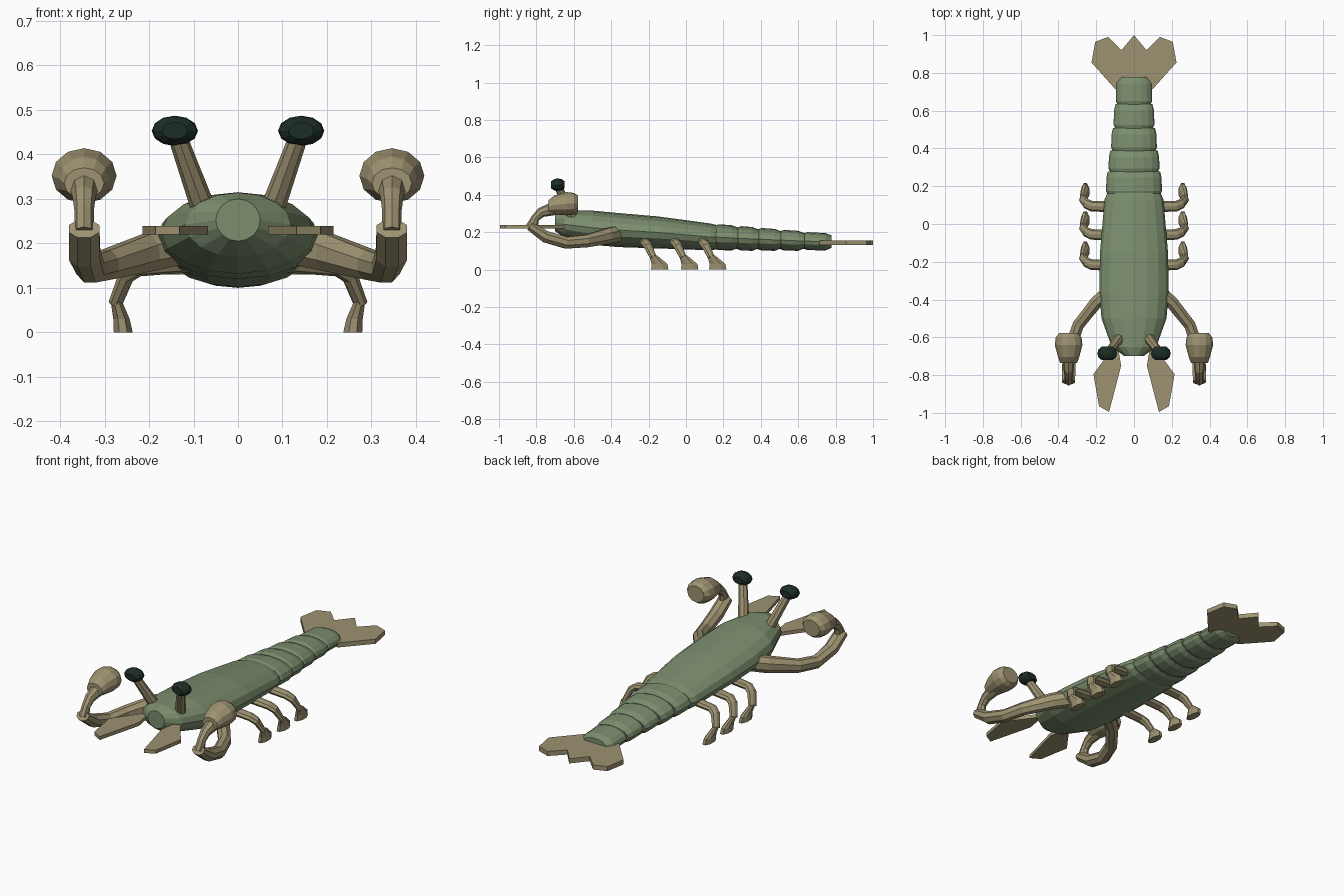
import bpy
from mathutils import Vector


def material(name, rgb):
    m = bpy.data.materials.new(name)
    m.diffuse_color = (*rgb, 1)
    return m


GREEN = material("shell green", (0.20, 0.27, 0.155))
TAN = material("limb tan", (0.34, 0.29, 0.165))
DARK = material("eye dark green", (0.012, 0.026, 0.019))


def add_mesh(name, verts, faces, mat):
    me = bpy.data.meshes.new(name)
    me.from_pydata(verts, [], faces)
    me.materials.append(mat)
    ob = bpy.data.objects.new(name, me)
    bpy.context.collection.objects.link(ob)
    # make all normals point outwards
    import bmesh
    bm = bmesh.new()
    bm.from_mesh(me)
    bmesh.ops.recalc_face_normals(bm, faces=bm.faces)
    bm.to_mesh(me)
    bm.free()
    return ob


def loft(name, rings, sides, mat, normal=None, hint=(0, 0, 1), turn=0.0):
    """Skin elliptical rings (x, y, z, side radius, up radius) along a path."""
    from math import cos, sin, tau
    pts = [Vector(r[:3]) for r in rings]
    verts, faces = [], []
    for i, r in enumerate(rings):
        n = Vector(normal) if normal else (
            (pts[min(i + 1, len(pts) - 1)] - pts[i]).normalized()
            + (pts[i] - pts[max(i - 1, 0)]).normalized()).normalized()
        side = n.cross(Vector(hint)).normalized()
        up = side.cross(n)
        for k in range(sides):
            a = tau * (k + turn) / sides
            verts.append(pts[i] + side * r[3] * cos(a) + up * r[4] * sin(a))
    for i in range(len(rings) - 1):
        for k in range(sides):
            a, b = i * sides + k, i * sides + (k + 1) % sides
            faces.append((a, b, b + sides, a + sides))
    faces.append(tuple(range(sides)))
    faces.append(tuple(range(len(verts) - sides, len(verts))))
    return add_mesh(name, verts, faces, mat)


def plate(name, outline, z0, z1, mat):
    n = len(outline)
    verts = [(x, y, z) for z in (z0, z1) for x, y in outline]
    faces = [(k, (k + 1) % n, (k + 1) % n + n, k + n) for k in range(n)]
    faces += [tuple(range(n)), tuple(range(n, 2 * n))]
    return add_mesh(name, verts, faces, mat)


def body_rings(rows):
    # rows: y, half width, bottom z, top z
    return [(0, y, (b + t) / 2, w, (t - b) / 2) for y, w, b, t in rows]


# Carapace
loft("carapace", body_rings([
    (-0.70, 0.05, 0.205, 0.30), (-0.65, 0.118, 0.17, 0.314),
    (-0.50, 0.172, 0.132, 0.315), (-0.36, 0.184, 0.12, 0.302),
    (-0.15, 0.18, 0.113, 0.284), (0.0, 0.167, 0.108, 0.264),
    (0.13, 0.156, 0.102, 0.246), (0.165, 0.14, 0.108, 0.238)]),
    16, GREEN, normal=(0, 1, 0))

# Overlapping abdomen segments
bounds = [0.155, 0.275, 0.385, 0.505, 0.63, 0.775]
widths = [0.15, 0.137, 0.123, 0.11, 0.098]
tops = [0.242, 0.232, 0.222, 0.212, 0.2]
bottoms = [0.102, 0.1, 0.1, 0.1, 0.102]
for i in range(5):
    y0, y1 = bounds[i], bounds[i + 1]
    w, t, b = widths[i], tops[i], bottoms[i]
    e = 0.03 if i == 4 else 0.012
    loft(f"abdomen_segment_{i + 1}", body_rings([
        (y0 - 0.01, w - 0.016, b + 0.012, t - 0.01), (y0 + 0.02, w - 0.002, b + 0.002, t),
        (y1 - 0.03, w - 0.004, b, t - 0.005),
        (y1 + 0.004, w - e, b + 0.014, t - 0.018)]), 16, GREEN, normal=(0, 1, 0))

# Tail fan
half = [(0.225, 0.855), (0.205, 0.965), (0.137, 0.99), (0.067, 0.92)]
plate("tail_fan", [(0.10, 0.715)] + half + [(0, 1.0)]
      + [(-x, y) for x, y in reversed(half)] + [(-0.10, 0.715)], 0.13, 0.155, TAN)

for s, side in ((1, "right"), (-1, "left")):
    def limb(name, rings, sides, mat, **kw):
        return loft(f"{side}_{name}", [(s * r[0], *r[1:]) for r in rings], sides, mat, **kw)

    # Antenna scale
    plate(f"{side}_antenna_scale", [(s * x, y) for x, y in (
        (0.09, -0.62), (0.13, -0.68), (0.215, -0.795), (0.185, -0.965),
        (0.132, -0.995), (0.068, -0.75))], 0.22, 0.239, TAN)

    # Eye on its stalk
    limb("eye_stalk", [(0.075, -0.60, 0.27, 0.028, 0.028),
                       (0.138, -0.685, 0.445, 0.021, 0.021)], 8, TAN, hint=(0, 1, 0))
    limb("eye", [(0.142, -0.685 + d, 0.453, 0.052 * f, 0.034 * f)
                 for d, f in ((-0.036, 0.55), (-0.02, 0.9), (0, 1), (0.02, 0.9), (0.036, 0.55))],
         12, DARK, normal=(0, 1, 0))

    # Folded striking arm
    limb("striking_arm", [
        (0.13, -0.36, 0.195, 0.042, 0.045), (0.20, -0.415, 0.18, 0.036, 0.045),
        (0.295, -0.535, 0.152, 0.033, 0.036), (0.332, -0.64, 0.143, 0.034, 0.034),
        (0.345, -0.75, 0.175, 0.038, 0.034), (0.346, -0.835, 0.233, 0.037, 0.026)], 8, TAN, turn=0.5)
    limb("forearm", [
        (0.346, -0.825, 0.225, 0.033, 0.022), (0.346, -0.805, 0.275, 0.022, 0.022),
        (0.346, -0.775, 0.305, 0.027, 0.026), (0.346, -0.70, 0.328, 0.037, 0.034)],
        8, TAN, hint=(1, 0, 0))
    # Club
    limb("club", [
        (0.346, -0.735, 0.335, 0.045, 0.035), (0.346, -0.705, 0.345, 0.056, 0.05),
        (0.346, -0.64, 0.352, 0.073, 0.062), (0.346, -0.60, 0.352, 0.068, 0.058),
        (0.346, -0.578, 0.352, 0.05, 0.044)], 12, TAN, normal=(0, 1, 0))

    # Walking legs with flared feet
    for i, y in enumerate((-0.215, -0.055, 0.095)):
        limb(f"walking_leg_{i + 1}", [
            (0.10, y - 0.005, 0.155, 0.03, 0.02), (0.225, y, 0.143, 0.028, 0.018),
            (0.252, y + 0.012, 0.125, 0.026, 0.018), (0.275, y + 0.04, 0.066, 0.021, 0.014)],
            8, TAN, hint=(0.3 * s, 0, 1))
        limb(f"foot_{i + 1}", [
            (0.275, y + 0.04, 0.075, 0.013, 0.023), (0.262, y + 0.073, 0.03, 0.02, 0.046),
            (0.258, y + 0.075, 0.0, 0.023, 0.05)], 8, TAN,
            normal=(0, 0, -1), hint=(0, 1, 0), turn=0.5)
